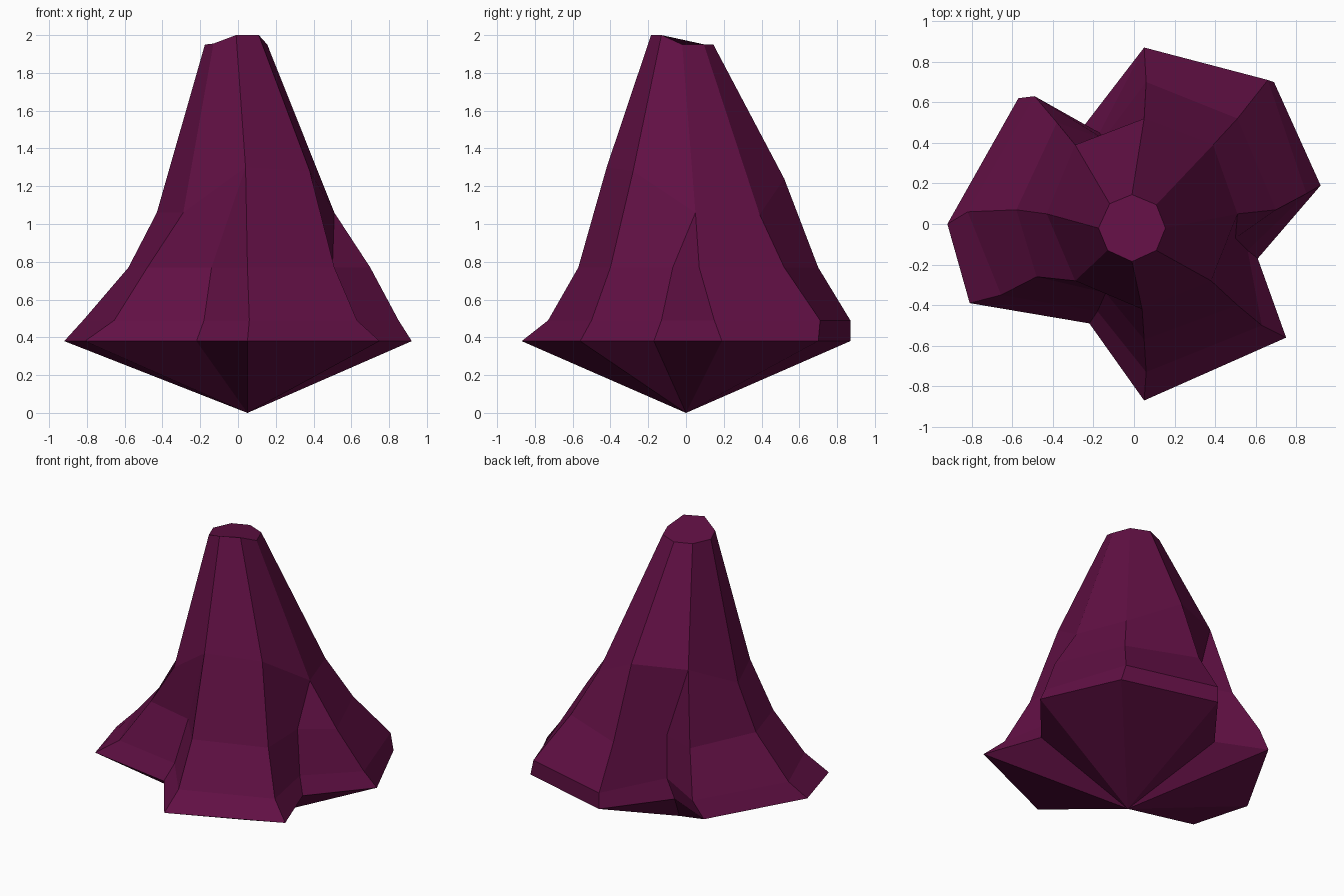
import bpy, bmesh

if "Cube" in bpy.data.objects:
    bpy.data.objects.remove(bpy.data.objects["Cube"])

# One flat plum colour
plum = bpy.data.materials.new("dark plum")
plum.diffuse_color = (0.12, 0.005, 0.058, 1)
plum.use_nodes = True
plum.node_tree.nodes["Principled BSDF"].inputs["Base Color"].default_value = plum.diffuse_color

# Eight ribs at the crown and shoulder, counter-clockwise from +x
CROWN = [(.155, -.02, 1.95), (.11, .095, 1.95), (-.01, .145, 1.95), (-.12, .10, 1.95),
         (-.175, -.02, 1.95), (-.13, -.13, 1.955), (-.01, -.185, 2.0), (.11, -.13, 2.0)]
SHOULDER = [(.51, .05, 1.06), (.39, .39, 1.05), (.05, .52, 1.24), (-.29, .39, 1.24),
            (-.43, .05, 1.06), (-.29, -.28, 1.06), (.04, -.42, 1.30), (.38, -.28, 1.28)]

# Flared skirt: eight ribs plus three notches, each branching from a shoulder point
BRANCH = [0, 1, 2, 3, 3, 4, 5, 6, 6, 7, 0]
SKIRT = {
    .77: [(.70, .07), (.51, .52), (.06, .70), (-.15, .42), (-.38, .50), (-.58, .07),
          (-.48, -.26), (-.14, -.34), (.05, -.57), (.51, -.40), (.50, -.07)],
    .49: [(.85, .15), (.66, .71), (.05, .87), (-.17, .45), (-.49, .63), (-.82, .06),
          (-.655, -.35), (-.18, -.43), (.06, -.73), (.63, -.50), (.56, -.13)],
    .38: [(.92, .19), (.69, .70), (.05, .87), (-.25, .48), (-.57, .62), (-.92, 0),
          (-.81, -.39), (-.22, -.49), (.05, -.87), (.75, -.56), (.61, -.17)],
}

bm = bmesh.new()


def ring(points):
    return [bm.verts.new(p) for p in points]


def bridge(upper, lower):
    """Join two closed rings, making a triangle where two upper points coincide."""
    n = len(lower)
    for i in range(n):
        j = (i + 1) % n
        corners = [upper[i], lower[i], lower[j], upper[j]]
        bm.faces.new(list(dict.fromkeys(corners)))


# Crown cap and upper body
crown, shoulder = ring(CROWN), ring(SHOULDER)
bm.faces.new(crown)
bridge(crown, shoulder)

# Skirt
above = [shoulder[k] for k in BRANCH]
for z, outline in SKIRT.items():
    below = ring([(x, y, z) for x, y in outline])
    bridge(above, below)
    above = below

# Pointed underside
tip = bm.verts.new((.05, 0, 0))
for i, v in enumerate(above):
    bm.faces.new((v, tip, above[(i + 1) % len(above)]))

bmesh.ops.recalc_face_normals(bm, faces=bm.faces)
mesh = bpy.data.meshes.new("flared_cone")
bm.to_mesh(mesh)
bm.free()
mesh.materials.append(plum)
body = bpy.data.objects.new("flared_cone", mesh)
bpy.context.collection.objects.link(body)
